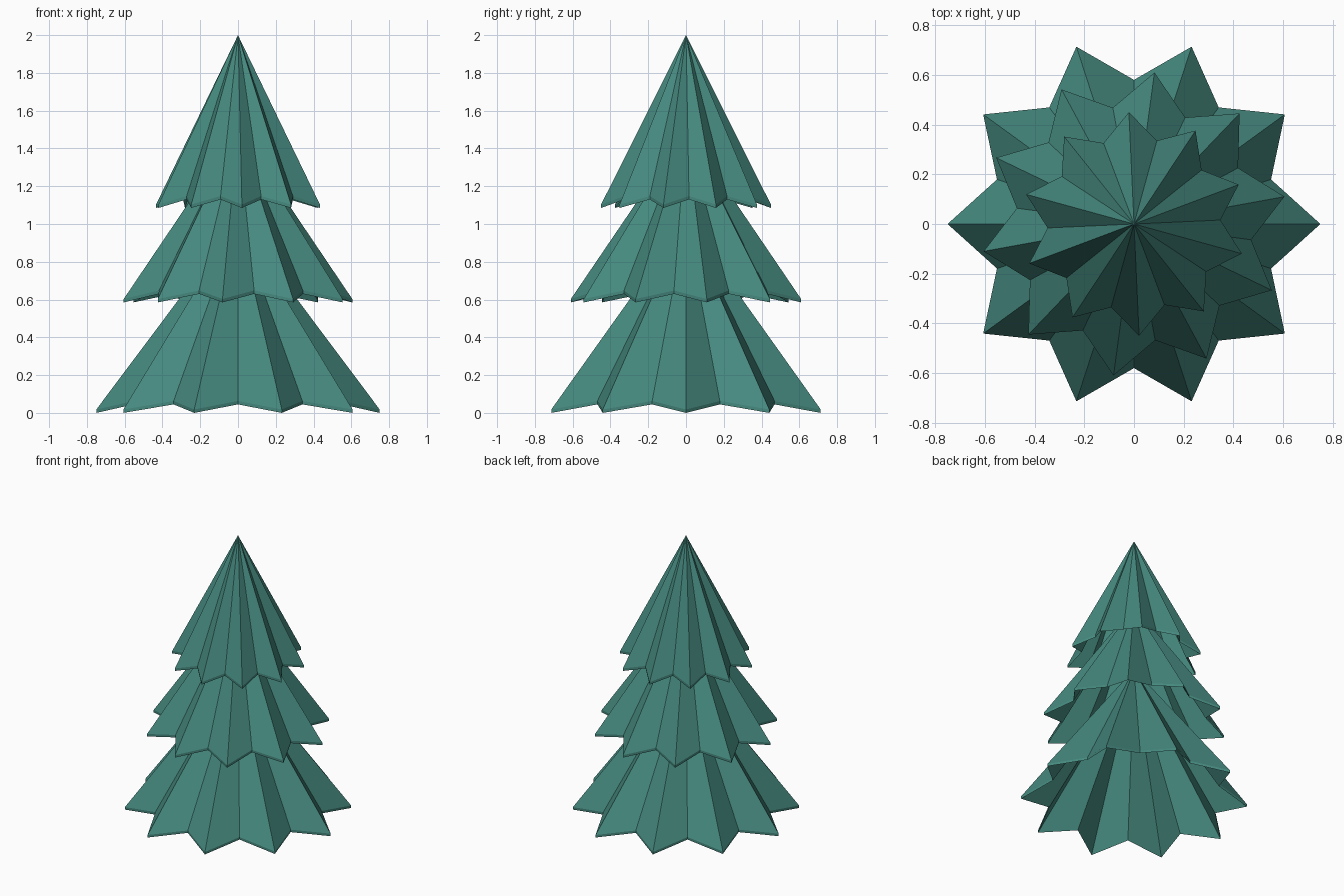
import bpy, bmesh
from math import cos, sin, pi

if "Cube" in bpy.data.objects:
    bpy.data.objects.remove(bpy.data.objects["Cube"])

POINTS = 10
RIM = 0.018

needles = bpy.data.materials.new("needle_green")
needles.diffuse_color = (0.06, 0.25, 0.21, 1)
needles.use_nodes = True
needles.node_tree.nodes["Principled BSDF"].inputs["Base Color"].default_value = needles.diffuse_color


def star_tier(name, radius, base, apex, turn):
    """Hollow pleated cone with a pointed star hem and a thin vertical rim."""
    bm = bmesh.new()
    n = POINTS * 2
    outer, inner = [], []
    for i in range(n):
        tip = i % 2 == 0
        r = radius if tip else radius * 0.773
        z = base if tip else base + 0.045
        a = turn + i * pi / POINTS
        outer.append(bm.verts.new((r * cos(a), r * sin(a), z + RIM)))
        inner.append(bm.verts.new((r * cos(a), r * sin(a), z)))
    top = bm.verts.new((0, 0, apex))
    under = bm.verts.new((0, 0, apex - RIM))
    for i in range(n):
        j = (i + 1) % n
        bm.faces.new((outer[i], outer[j], top))
        bm.faces.new((inner[j], inner[i], under))
        bm.faces.new((inner[i], inner[j], outer[j], outer[i]))
    mesh = bpy.data.meshes.new(name)
    bm.to_mesh(mesh)
    bm.free()
    mesh.materials.append(needles)
    obj = bpy.data.objects.new(name, mesh)
    bpy.context.collection.objects.link(obj)


# Three stacked tiers, each turned a little further
star_tier("lower_branches", 0.75, 0.0, 1.02, 0.0)
star_tier("middle_branches", 0.615, 0.585, 1.5, 0.18)
star_tier("upper_branches", 0.45, 1.085, 2.0, 0.36)
